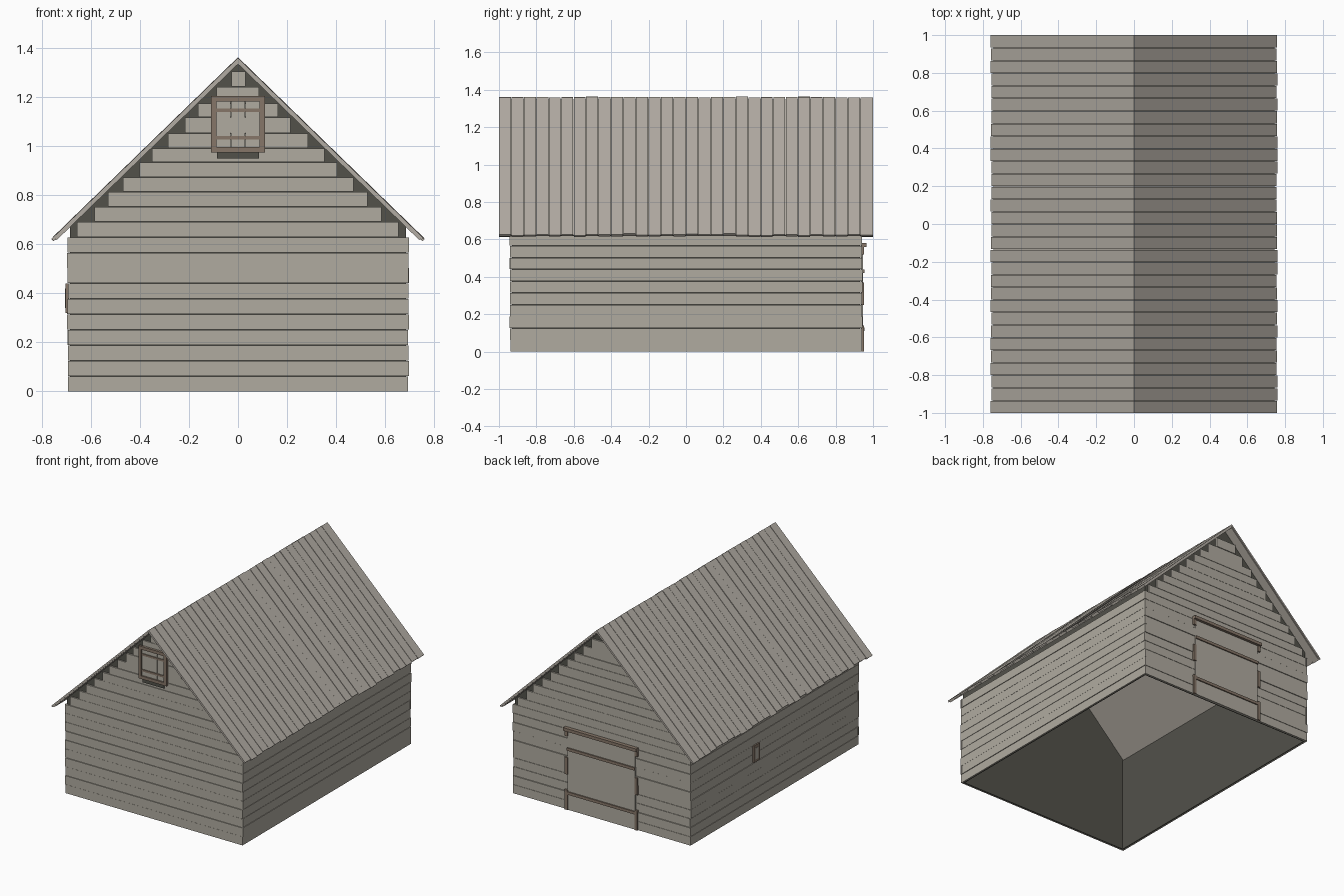
import bpy
import bmesh
import random
from mathutils import Vector

random.seed(4)
if "Cube" in bpy.data.objects:
    bpy.data.objects.remove(bpy.data.objects["Cube"])

HALF_X, HALF_Y = 0.695, 0.94     # outer wall faces
RIDGE, SLOPE = 1.363, 0.971      # roof top height and fall per unit
EAVE = 0.757
SKIN = 0.01                      # wall plank thickness
ROW = 0.063                      # wall plank height


def material(name, rgb):
    linear = [((c / 255 + 0.055) / 1.055) ** 2.4 for c in rgb] + [1]
    mat = bpy.data.materials.new(name)
    mat.use_nodes = True
    mat.diffuse_color = linear
    mat.node_tree.nodes["Principled BSDF"].inputs["Base Color"].default_value = linear
    return mat


WOOD = material("weathered grey wood", (176, 171, 160))
ROOF = material("roof grey wood", (178, 172, 163))
DARK = material("dark inner wood", (82, 81, 74))
BROWN = material("brown trim wood", (134, 118, 104))


def prism(bm, profile, y0, y1):
    """Extrude an xz profile from y0 to y1."""
    rings = [[bm.verts.new((x, y, z)) for x, z in profile] for y in (y0, y1)]
    bm.faces.new(rings[0])
    bm.faces.new(rings[1][::-1])
    n = len(profile)
    for i in range(n):
        j = (i + 1) % n
        bm.faces.new((rings[0][i], rings[1][i], rings[1][j], rings[0][j]))


def box(bm, x0, x1, y0, y1, z0, z1):
    prism(bm, [(x0, z0), (x1, z0), (x1, z1), (x0, z1)], y0, y1)


def finish(bm, name, mat):
    bmesh.ops.recalc_face_normals(bm, faces=bm.faces)
    mesh = bpy.data.meshes.new(name)
    bm.to_mesh(mesh)
    bm.free()
    mesh.materials.append(mat)
    obj = bpy.data.objects.new(name, mesh)
    bpy.context.collection.objects.link(obj)
    return obj


def boxes(name, mat, items):
    bm = bmesh.new()
    for item in items:
        box(bm, *item)
    return finish(bm, name, mat)


def jitter(amount):
    return random.uniform(-amount, amount)


def under_roof(x):
    """Height of the roof underside."""
    return RIDGE - 0.028 - SLOPE * abs(x)


# Dark hollow inner walls, open at the bottom
ix, iy = HALF_X - SKIN, HALF_Y - SKIN
gable = [(-ix, 0), (ix, 0), (ix, under_roof(ix)), (0, under_roof(0)), (-ix, under_roof(ix))]
bm = bmesh.new()
for s in (-1, 1):
    prism(bm, gable, s * iy, s * (iy - 0.008))
    box(bm, s * ix, s * (ix - 0.008), -iy, iy, 0, under_roof(ix))
finish(bm, "inner_walls", DARK)

# Gable end planks, shortened in steps under the roof
for name, s in (("front", -1), ("back", 1)):
    planks = []
    z = 0
    while z + ROW < under_roof(0):
        top = z + ROW + (jitter(0.006) if z > 0.6 else 0)
        reach = (under_roof(0) - top) / SLOPE
        reach = min(HALF_X, reach - random.uniform(0, 0.012))
        if reach > 0.02:
            planks.append((-reach - jitter(0.003), reach + jitter(0.003),
                           s * (iy - 0.002), s * (HALF_Y + jitter(0.002)),
                           z, top - 0.002))
        z = top
    boxes(name + "_wall_planks", WOOD, planks)

# Side wall planks
for name, s in (("left", 1), ("right", -1)):
    planks = []
    for i in range(10):
        planks.append((s * (ix - 0.002), s * (HALF_X - 0.001 + jitter(0.002)),
                       -HALF_Y + jitter(0.003), HALF_Y - jitter(0.003),
                       i * ROW, (i + 1) * ROW - 0.002))
    boxes(name + "_wall_planks", WOOD, planks)


def slope_profile(s, top, thick, length):
    """Roof slab section falling from the ridge, with a square cut eave."""
    cut = thick * SLOPE / (1 + SLOPE ** 2)
    return [(0, top), (s * length, top - SLOPE * length),
            (s * (length - cut), top - thick - SLOPE * (length - cut)),
            (0, top - thick)]


# Roof boards over a continuous sheet
COUNT = 30
width = 2 / COUNT
for name, s in (("left", 1), ("right", -1)):
    bm = bmesh.new()
    for i in range(COUNT):
        y = -1 + i * width
        prism(bm, slope_profile(s, RIDGE - random.uniform(0, 0.004), 0.017,
                                EAVE + jitter(0.004)),
              y, y + width - (0.003 if i < COUNT - 1 else 0))
    finish(bm, name + "_roof_boards", ROOF)
    bm = bmesh.new()
    prism(bm, slope_profile(s, RIDGE - 0.016, 0.012, EAVE - 0.012), -0.995, 0.995)
    finish(bm, name + "_roof_sheet", ROOF)

# Gable hatch: three boards, frame, rails and dark sill
front = -HALF_Y
w, bar, low, high = 0.11, 0.022, 0.975, 1.205
boxes("hatch_boards", WOOD,
      [(x - 0.0285, x + 0.0285, front - 0.006, front + 0.005, low, high)
       for x in (-0.06, 0, 0.06)])
frame = [(s * w, s * (w - bar), front - 0.016, front, low, high) for s in (-1, 1)]
frame += [(-w + bar, w - bar, front - 0.016, front, z, z + bar) for z in (low, high - bar)]
boxes("hatch_frame", BROWN, frame)
boxes("hatch_rails", BROWN,
      [(-w + bar, w - bar, front - 0.012, front, z, z + 0.014) for z in (1.028, 1.14)])
boxes("hatch_sill", DARK, [(-0.085, 0.085, front - 0.008, front, 0.95, low)])

# Back door: plain panel, rails, broken side posts and a header
back = HALF_Y
boxes("door_panel", WOOD, [(-0.265, 0.265, back - 0.005, back + 0.006, 0, 0.56)])
boxes("door_rails", BROWN,
      [(-0.265, 0.265, back, back + 0.014, z, z + 0.02) for z in (0.11, 0.42)])
boxes("door_posts", BROWN,
      [(s * 0.262, s * 0.285, back - 0.005, back + 0.012, z0, z1)
       for s in (-1, 1) for z0, z1 in ((0, 0.14), (0.25, 0.37), (0.52, 0.57))])
boxes("door_header", BROWN, [(-0.285, 0.285, back - 0.005, back + 0.025, 0.56, 0.582)])

# Small shutter on the right wall
side = -HALF_X
boxes("side_shutter", BROWN, [(side - 0.008, side + 0.005, 0.18, 0.245, 0.32, 0.44)])
boxes("side_shutter_board", WOOD, [(side - 0.011, side, 0.2, 0.23, 0.34, 0.42)])
